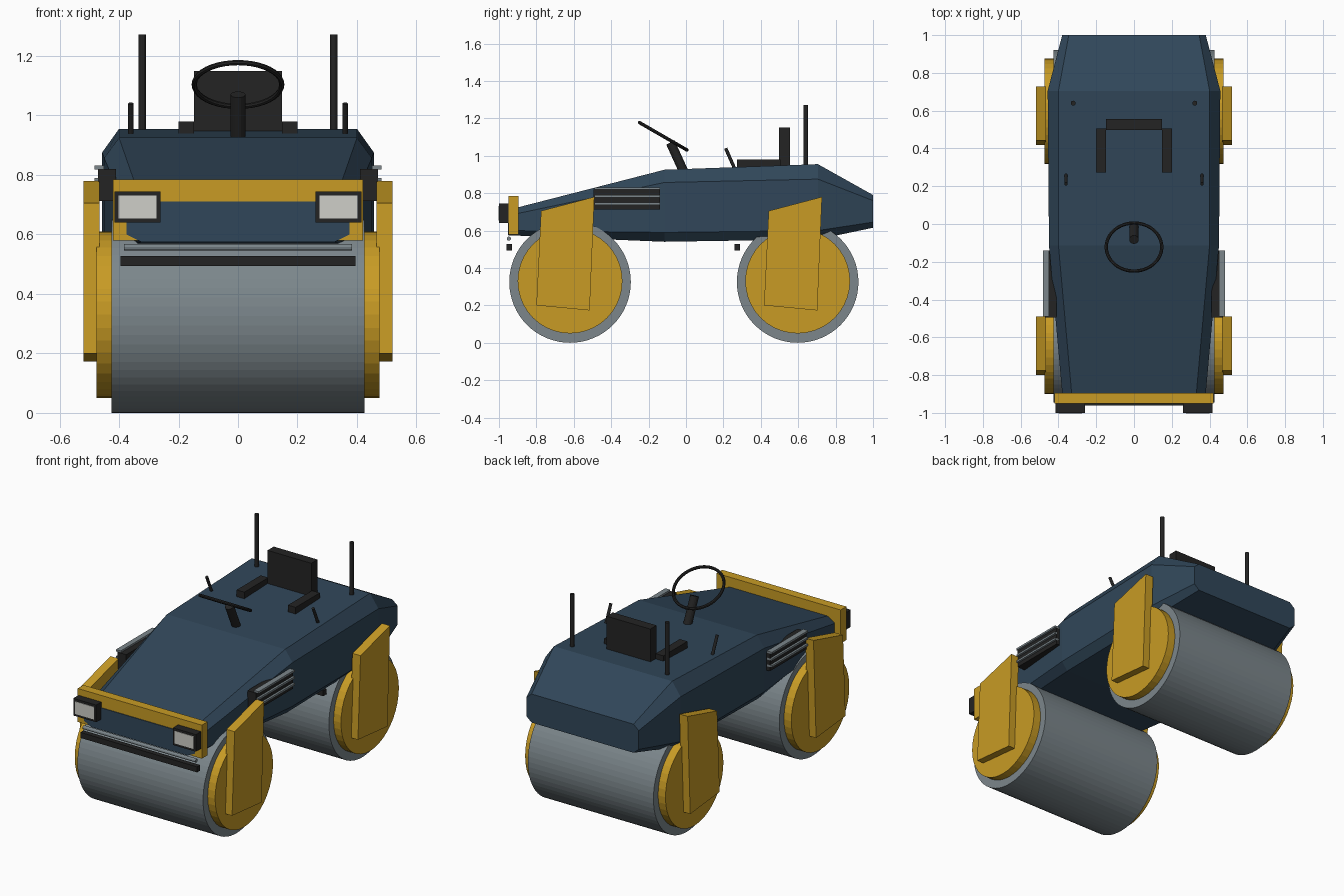
import bpy, bmesh, math
from mathutils import Vector

cube = bpy.data.objects.get("Cube")
if cube:
    bpy.data.objects.remove(cube, do_unlink=True)


def material(name, r, g, b):
    m = bpy.data.materials.new(name)
    m.use_nodes = True
    m.diffuse_color = (r, g, b, 1)
    m.node_tree.nodes["Principled BSDF"].inputs["Base Color"].default_value = (r, g, b, 1)
    return m


BLUE = material("navy paint", .03, .062, .1)
YELLOW = material("yellow paint", .58, .33, .018)
STEEL = material("drum steel", .2, .24, .26)
BLACK = material("black plastic", .017, .017, .017)
LENS = material("lamp lens", .62, .62, .58)


def finish(name, bm, mat):
    bmesh.ops.recalc_face_normals(bm, faces=bm.faces)
    mesh = bpy.data.meshes.new(name)
    bm.to_mesh(mesh)
    bm.free()
    mesh.materials.append(mat)
    ob = bpy.data.objects.new(name, mesh)
    bpy.context.collection.objects.link(ob)
    return ob


def loft(name, rings, mat):
    """Skin a list of matching closed rings and cap both ends."""
    bm = bmesh.new()
    loops = [[bm.verts.new(p) for p in ring] for ring in rings]
    n = len(loops[0])
    for a, b in zip(loops, loops[1:]):
        for i in range(n):
            j = (i + 1) % n
            bm.faces.new((a[i], a[j], b[j], b[i]))
    bm.faces.new(loops[0])
    bm.faces.new(loops[-1])
    return finish(name, bm, mat)


def box(name, x, y, z, mat):
    rings = [[(x[0], v, z[0]), (x[1], v, z[0]), (x[1], v, z[1]), (x[0], v, z[1])] for v in y]
    return loft(name, rings, mat)


def rod(name, a, b, radius, mat, sides=12):
    a, b = Vector(a), Vector(b)
    d = b - a
    bm = bmesh.new()
    bmesh.ops.create_cone(bm, cap_ends=True, segments=sides, radius1=radius,
                          radius2=radius, depth=d.length)
    ob = finish(name, bm, mat)
    ob.rotation_mode = 'QUATERNION'
    ob.rotation_quaternion = d.to_track_quat('Z', 'Y')
    ob.location = (a + b) / 2
    return ob


# Body: eight-sided sections along its length
def section(y, top, top_w, shoulder, side_w, sill, bottom, bottom_w):
    half = [(top_w, top), (side_w, shoulder), (side_w, sill), (bottom_w, bottom)]
    return [(x, y, z) for x, z in half] + [(-x, y, z) for x, z in reversed(half)]


loft("body", [
    section(-.953, .71, .325, .68, .375, .6, .575, .325),
    section(-.115, .925, .4, .857, .45, .59, .54, .41),
    section(.705, .955, .4, .875, .457, .6, .553, .41),
    section(1, .79, .345, .76, .38, .645, .615, .345)], BLUE)

# Front frame, scraper bars and spray pipe
box("front_frame", (-.42, .42), (-.95, -.895), (.58, .785), YELLOW)
for end, y in (("front", -.945), ("rear", .275)):
    box(end + "_scraper", (-.395, .395), (y - .015, y + .015), (.493, .527), BLACK)
rod("spray_pipe", (-.383, -.947, .557), (.383, -.947, .557), .011, STEEL)

# Drums with hubs and slanted support arms
for end, y in (("front", -.62), ("rear", .597)):
    rod(end + "_drum", (-.425, y, .325), (.425, y, .325), .325, STEEL, 64)
    profile = [(-.18, .2), (.105, .173), (.13, .78), (-.155, .705)]
    for side, s in (("left", 1), ("right", -1)):
        rod(f"{end}_{side}_hub", (s * .42, y, .33), (s * .475, y, .33), .28, YELLOW, 40)
        loft(f"{end}_{side}_arm",
             [[(s * x, y + dy, z) for dy, z in profile] for x in (.465, .52)], YELLOW)

# Mirrored fittings
for side, s in (("left", 1), ("right", -1)):
    box(side + "_lamp", (s * .26, s * .415), (-1, -.945), (.64, .745), BLACK)
    box(side + "_lens", (s * .274, s * .401), (-1.003, -.995), (.654, .731), LENS)
    box(side + "_vent", (s * .41, s * .47), (-.495, -.14), (.712, .82), BLACK)
    for i in range(3):
        z = .743 + .041 * i
        box(f"{side}_vent_slat_{i + 1}", (s * .45, s * .483), (-.49, -.14),
            (z - .006, z + .006), STEEL)
    box(side + "_armrest", (s * .148, s * .2), (.272, .505), (.92, .98), BLACK)
    rod(side + "_lever", (s * .36, .265, .92), (s * .36, .212, 1.04), .009, BLACK)
    rod(side + "_pole", (s * .322, .64, .93), (s * .322, .64, 1.272), .013, BLACK)

# Seat and steering
box("seat_back", (-.148, .148), (.497, .557), (.93, 1.15), BLACK)
rod("steering_column", (0, -.01, .91), (0, -.083, 1.07), .025, BLACK, 16)
bpy.ops.mesh.primitive_torus_add(major_radius=.147, minor_radius=.009, major_segments=40,
                                 minor_segments=8, location=(0, -.122, 1.104),
                                 rotation=(math.radians(-30), 0, 0))
wheel = bpy.context.object
wheel.name = "steering_wheel"
wheel.data.materials.append(BLACK)
